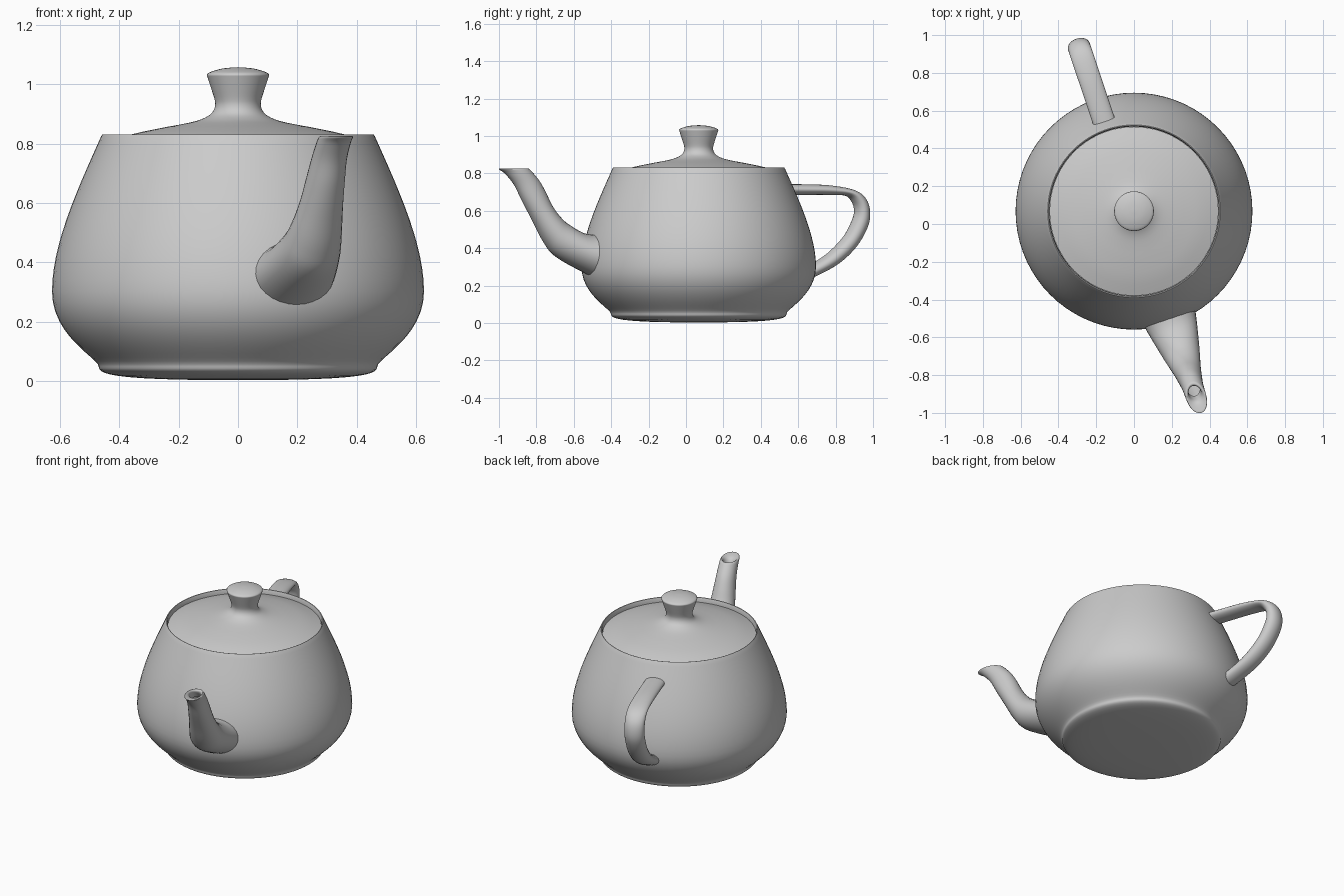
import bpy, math
from mathutils import Vector

CENTER = Vector((0, 0.068, 0))
ANG = math.radians(18.5)
SPOUT_DIR = Vector((math.sin(ANG), -math.cos(ANG), 0))
SIDE = Vector((math.cos(ANG), math.sin(ANG), 0))


def bezier(p0, p1, p2, p3, n=12):
    out = []
    for i in range(n + 1):
        t = i / n
        a, b, c, d = (1-t)**3, 3*t*(1-t)**2, 3*t*t*(1-t), t**3
        out.append(tuple(a*w + b*x + c*y + d*z for w, x, y, z in zip(p0, p1, p2, p3)))
    return out


def smooth_path(pts, n=5):
    # Catmull-Rom interpolation through the given points
    q = [pts[0]] + list(pts) + [pts[-1]]
    out = []
    for k in range(len(pts) - 1):
        for i in range(n):
            t = i / n
            out.append(tuple(0.5*(2*b + (c-a)*t + (2*a-5*b+4*c-d)*t*t + (3*b-a-3*c+d)*t**3)
                             for a, b, c, d in zip(*q[k:k+4])))
    return out + [pts[-1]]


def make(name, verts, faces, angle=40):
    me = bpy.data.meshes.new(name)
    me.from_pydata(verts, [], faces)
    ob = bpy.data.objects.new(name, me)
    bpy.context.collection.objects.link(ob)
    bpy.ops.object.select_all(action='DESELECT')
    ob.select_set(True)
    bpy.context.view_layer.objects.active = ob
    bpy.ops.object.mode_set(mode='EDIT')
    bpy.ops.mesh.select_all(action='SELECT')
    bpy.ops.mesh.remove_doubles(threshold=1e-5)
    bpy.ops.mesh.normals_make_consistent(inside=False)
    bpy.ops.object.mode_set(mode='OBJECT')
    bpy.ops.object.shade_smooth_by_angle(angle=math.radians(angle))
    return ob


def skin(rings, n):
    return [(r*n + i, r*n + (i+1) % n, (r+1)*n + (i+1) % n, (r+1)*n + i)
            for r in range(rings - 1) for i in range(n)]


def lathe(name, profile, n=72):
    verts = [CENTER + Vector((r*math.cos(2*math.pi*i/n), r*math.sin(2*math.pi*i/n), z))
             for r, z in profile for i in range(n)]
    return make(name, verts, skin(len(profile), n))


def tube(name, stations, direction, n=28):
    # each station: top (u, z), bottom (u, z), half width
    verts = []
    path = smooth_path(stations)
    for ut, zt, ub, zb, w in path:
        top = direction*ut + Vector((0, 0, zt))
        bot = direction*ub + Vector((0, 0, zb))
        for i in range(n):
            a = 2*math.pi*i/n
            verts.append(CENTER + (top+bot)/2 + (top-bot)/2*math.cos(a) + SIDE*w*math.sin(a))
    return make(name, verts, skin(len(path), n), 50)


# Body: base, belly, shoulder and rolled rim
base = bezier((0, 0.003), (0.445, 0.003), (0.468, 0.025), (0.470, 0.050))
belly = bezier((0.470, 0.050), (0.470, 0.076), (0.627, 0.151), (0.627, 0.302))
shoulder = bezier((0.627, 0.302), (0.627, 0.454), (0.549, 0.630), (0.470, 0.806))
rim = [(0.461, 0.826), (0.457, 0.832), (0.453, 0.831), (0.449, 0.820), (0.448, 0.800)]
lathe("body", base + belly[1:] + shoulder[1:] + rim)

# Lid with knob
lid = [(0, 1.058), (0.05, 1.054), (0.09, 1.043), (0.104, 1.034), (0.102, 1.022),
       (0.090, 0.985), (0.079, 0.950), (0.077, 0.930), (0.083, 0.911), (0.100, 0.894),
       (0.14, 0.877), (0.20, 0.864), (0.26, 0.853), (0.357, 0.832), (0.447, 0.803)]
lathe("lid", smooth_path(lid, 3))

# Spout, curling over the lip into the opening
tube("spout", [
    (0.52, 0.472, 0.52, 0.210, 0.155), (0.64, 0.478, 0.63, 0.262, 0.135),
    (0.74, 0.530, 0.80, 0.352, 0.105), (0.79, 0.575, 0.87, 0.430, 0.090),
    (0.83, 0.630, 0.937, 0.55, 0.075), (0.865, 0.70, 0.995, 0.655, 0.065),
    (0.90, 0.760, 1.04, 0.740, 0.058), (0.945, 0.812, 1.09, 0.798, 0.055),
    (0.958, 0.824, 1.125, 0.822, 0.053), (0.970, 0.825, 1.11, 0.825, 0.045),
    (0.975, 0.810, 1.06, 0.808, 0.034), (0.950, 0.770, 1.03, 0.750, 0.034)], SPOUT_DIR)

# Handle, flattened loop running back into the body
tube("handle", [
    (0.46, 0.742, 0.46, 0.685, 0.06), (0.58, 0.742, 0.58, 0.685, 0.06),
    (0.74, 0.736, 0.73, 0.685, 0.06), (0.875, 0.711, 0.83, 0.680, 0.06),
    (0.94, 0.663, 0.868, 0.645, 0.06), (0.962, 0.590, 0.880, 0.600, 0.06),
    (0.948, 0.510, 0.867, 0.550, 0.06), (0.885, 0.406, 0.82, 0.465, 0.06),
    (0.785, 0.316, 0.73, 0.375, 0.06), (0.65, 0.246, 0.63, 0.313, 0.06),
    (0.56, 0.212, 0.56, 0.285, 0.06)], -SPOUT_DIR)
